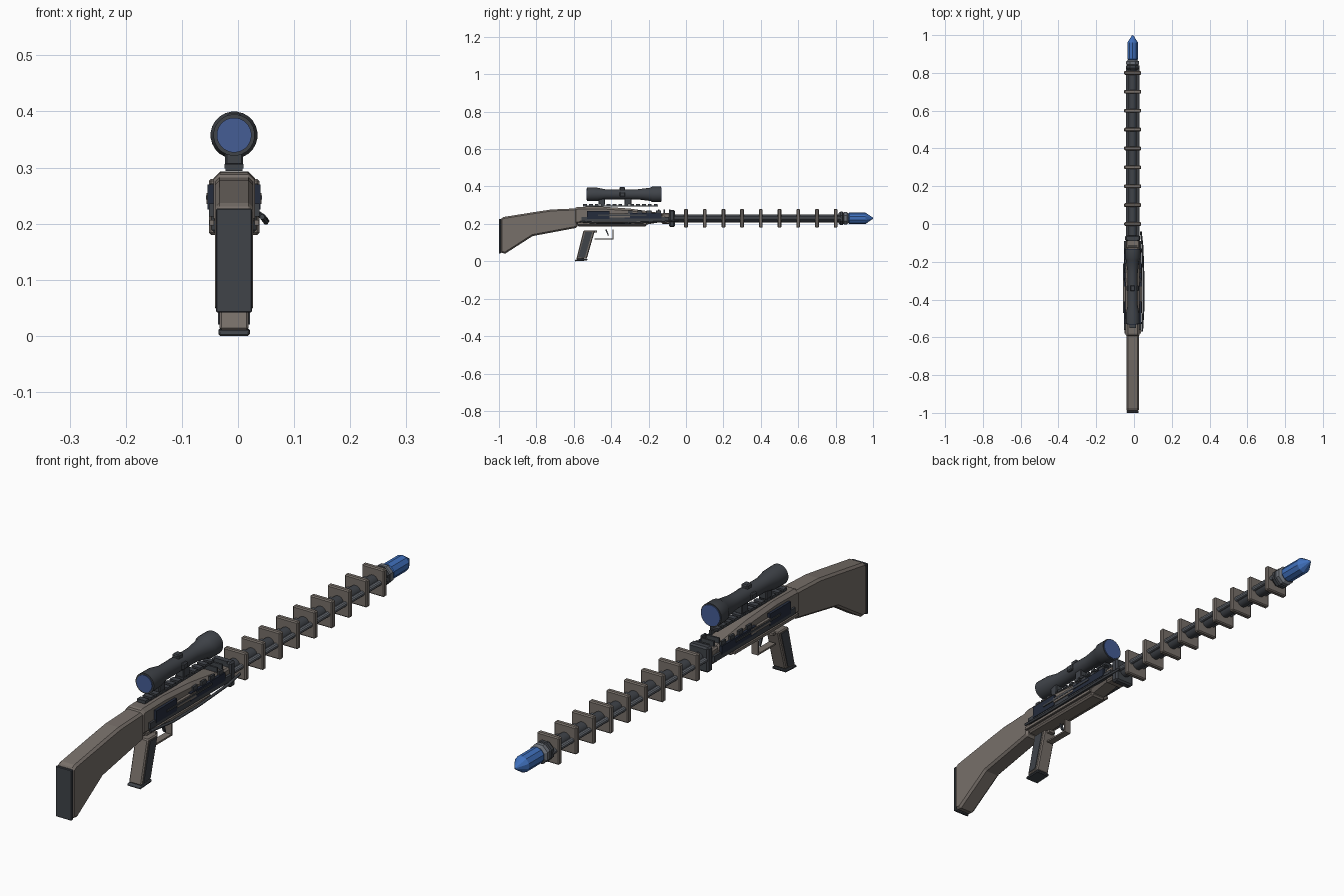
import bpy, bmesh, math
from mathutils import Vector

if "Cube" in bpy.data.objects:
    bpy.data.objects.remove(bpy.data.objects["Cube"])

CX = -0.007   # centre plane of the rifle
BZ = 0.23     # barrel height


def mat(name, r, g, b):
    m = bpy.data.materials.new(name)
    m.diffuse_color = (r, g, b, 1)
    m.use_nodes = True
    m.node_tree.nodes["Principled BSDF"].inputs["Base Color"].default_value = m.diffuse_color
    return m


BROWN = mat("warm_grey", 0.185, 0.16, 0.142)
DARK = mat("gunmetal", 0.05, 0.056, 0.066)
NAVY = mat("dark_navy", 0.018, 0.025, 0.045)
STEEL = mat("steel", 0.15, 0.165, 0.19)
BLUE = mat("bright_blue", 0.05, 0.16, 0.5)
LENS = mat("lens_blue", 0.06, 0.11, 0.3)


def finish(name, bm, m, bevel=0):
    bmesh.ops.recalc_face_normals(bm, faces=bm.faces)
    me = bpy.data.meshes.new(name)
    bm.to_mesh(me)
    bm.free()
    me.materials.append(m)
    ob = bpy.data.objects.new(name, me)
    bpy.context.collection.objects.link(ob)
    if bevel:
        mod = ob.modifiers.new("bevel", 'BEVEL')
        mod.width, mod.segments = bevel, 1
        mod.limit_method, mod.angle_limit = 'ANGLE', math.radians(50)
    return ob


def profile(name, pts, half, m, bevel=0, x=CX):
    """Side outline (y, z) extruded across x."""
    bm = bmesh.new()
    f = bm.faces.new([bm.verts.new((x - half, y, z)) for y, z in pts])
    new = bmesh.ops.extrude_face_region(bm, geom=[f])["geom"]
    bmesh.ops.translate(bm, vec=(2 * half, 0, 0),
                        verts=[v for v in new if isinstance(v, bmesh.types.BMVert)])
    return finish(name, bm, m, bevel)


def box(name, y0, y1, z0, z1, half, m, bevel=0, x=CX):
    return profile(name, [(y0, z0), (y1, z0), (y1, z1), (y0, z1)], half, m, bevel, x)


def lathe(name, rings, m, x=CX, z=BZ, n=16, smooth=True):
    """Rings of (y, radius) spun about a line along y."""
    bm = bmesh.new()
    loops = []
    for y, r in rings:
        loops.append([bm.verts.new((x + r * math.cos(a), y, z + r * math.sin(a)))
                      for a in (2 * math.pi * (i + 0.5) / n for i in range(n))])
    for a, b in zip(loops, loops[1:]):
        for i in range(n):
            j = (i + 1) % n
            bm.faces.new((a[i], a[j], b[j], b[i]))
    bm.faces.new(loops[0])
    bm.faces.new(loops[-1])
    ob = finish(name, bm, m)
    if smooth:
        bpy.ops.object.select_all(action='DESELECT')
        ob.select_set(True)
        bpy.context.view_layer.objects.active = ob
        bpy.ops.object.shade_smooth_by_angle(angle=math.radians(35))
    return ob


# Shoulder stock and butt plate
profile("stock", [(-0.992, 0.045), (-0.965, 0.042), (-0.82, 0.135), (-0.58, 0.18),
                  (-0.58, 0.283), (-0.72, 0.277), (-0.80, 0.265), (-0.975, 0.237), (-0.992, 0.227)],
        0.034, BROWN, 0.008)
box("butt_plate", -1.0, -0.99, 0.042, 0.227, 0.032, DARK, 0.002)

# Receiver shell, lower trough and front taper
profile("receiver", [(-0.60, 0.197), (-0.21, 0.197), (-0.10, 0.215), (-0.10, 0.25), (-0.16, 0.262),
                     (-0.30, 0.282), (-0.46, 0.293), (-0.58, 0.291), (-0.60, 0.284)],
        0.037, BROWN, 0.012)
box("lower_trough", -0.58, -0.21, 0.187, 0.205, 0.03, BROWN, 0.006)

# Side plates on both flanks
for s, side in ((-1, "left"), (1, "right")):
    def flank(name, y0, y1, z0, z1, m, d=0.04, t=0.005):
        box(f"{name}_{side}", y0, y1, z0, z1, t, m, 0, CX + s * d)
    flank("side_rail", -0.56, -0.09, 0.213, 0.236, DARK)
    flank("rear_panel", -0.53, -0.41, 0.225, 0.27, NAVY, 0.042)
    flank("middle_panel", -0.41, -0.30, 0.235, 0.255, BROWN, 0.044)
    flank("front_panel", -0.33, -0.13, 0.228, 0.258, NAVY, 0.042)
    flank("panel_cap", -0.47, -0.21, 0.243, 0.25, DARK, 0.047, 0.003)
    flank("lower_strip", -0.58, -0.21, 0.197, 0.207, BROWN, 0.04, 0.004)
    for i in range(4):
        flank(f"panel_tooth_{i}", -0.31 + i * 0.05, -0.285 + i * 0.05, 0.258, 0.272, DARK, 0.039, 0.004)

# Barrel block with upright prongs
box("barrel_block", -0.13, -0.085, 0.2, 0.258, 0.036, BROWN, 0.006)
box("barrel_block_front", -0.09, -0.06, 0.183, 0.275, 0.04, DARK, 0.006)
for i in range(3):
    box(f"block_prong_{i}", -0.15 + i * 0.03, -0.143 + i * 0.03, 0.25, 0.277, 0.026, DARK)

# Barrel, side rods and square cooling fins
lathe("barrel", [(-0.12, 0.022), (0.84, 0.022)], DARK)
for s in (-1, 1):
    lathe("side_rod", [(-0.1, 0.009), (0.83, 0.009)], STEEL, x=CX + s * 0.028, n=10)
for i in range(9):
    box(f"fin_{i}", i * 0.1 - 0.01, i * 0.1 + 0.01, 0.18, 0.28, 0.045, BROWN, 0.004)

# Muzzle collar and blue tip
lathe("muzzle_collar", [(0.815, 0.03), (0.825, 0.038), (0.838, 0.038), (0.842, 0.03)], DARK, n=8, smooth=False)
lathe("muzzle_ring", [(0.84, 0.028), (0.845, 0.037), (0.86, 0.037), (0.868, 0.027)], STEEL, n=8, smooth=False)
lathe("blue_tip", [(0.865, 0.024), (0.873, 0.03), (0.96, 0.03), (0.997, 0.005), (1.0, 0.001)],
      BLUE, n=10, smooth=False)

# Scope with lenses, turret and mounts
SZ = 0.358
lathe("scope_tube", [(-0.53, 0.037), (-0.475, 0.036), (-0.43, 0.027), (-0.26, 0.027),
                     (-0.19, 0.036), (-0.18, 0.042), (-0.135, 0.042)], DARK, z=SZ, n=24)
lathe("rear_lens", [(-0.533, 0.031), (-0.529, 0.031)], LENS, z=SZ, n=24)
lathe("front_lens", [(-0.136, 0.038), (-0.132, 0.038)], LENS, z=SZ, n=24)
box("turret_top", -0.355, -0.325, 0.37, 0.397, 0.013, DARK, 0.004)
box("turret_sides", -0.355, -0.325, 0.346, 0.37, 0.033, DARK, 0.004)
for y in (-0.45, -0.31):
    box("scope_mount", y - 0.018, y + 0.018, 0.304, 0.345, 0.016, DARK, 0.003)

# Toothed sight rail
box("rail_base", -0.55, -0.15, 0.294, 0.299, 0.015, DARK)
for i in range(13):
    box(f"rail_tooth_{i}", -0.55 + i * 0.0315, -0.53 + i * 0.0315, 0.298, 0.306, 0.017, DARK)

# Pistol grip with dark side panels and base
profile("grip", [(-0.587, 0.01), (-0.53, 0.015), (-0.487, 0.165), (-0.548, 0.165)], 0.026, BROWN, 0.004)
for s in (-1, 1):
    profile("grip_panel", [(-0.576, 0.02), (-0.54, 0.022), (-0.501, 0.157), (-0.539, 0.157)],
            0.002, DARK, 0, CX + s * 0.0265)
profile("grip_base", [(-0.594, 0), (-0.528, 0.004), (-0.526, 0.014), (-0.591, 0.01)], 0.028, DARK, 0.003)

# Trigger guard and trigger
box("guard_bottom", -0.49, -0.388, 0.117, 0.123, 0.013, BROWN)
box("guard_front", -0.394, -0.388, 0.12, 0.17, 0.013, BROWN)
box("guard_top", -0.49, -0.475, 0.155, 0.165, 0.013, BROWN)
profile("trigger", [(-0.432, 0.17), (-0.424, 0.17), (-0.412, 0.138), (-0.418, 0.138)], 0.005, DARK)

# Long bowed bar along the right flank
cu = bpy.data.curves.new("side_bar", 'CURVE')
cu.dimensions = '3D'
cu.bevel_depth, cu.bevel_resolution = 0.005, 1
sp = cu.splines.new('POLY')
path = [(0.036, -0.04, 0.218), (0.045, -0.12, 0.212), (0.051, -0.3, 0.205),
        (0.05, -0.45, 0.203), (0.043, -0.57, 0.212)]
sp.points.add(len(path) - 1)
for p, c in zip(sp.points, path):
    p.co = (*c, 1)
cu.use_fill_caps = True
cu.materials.append(DARK)
bpy.context.collection.objects.link(bpy.data.objects.new("side_bar", cu))
